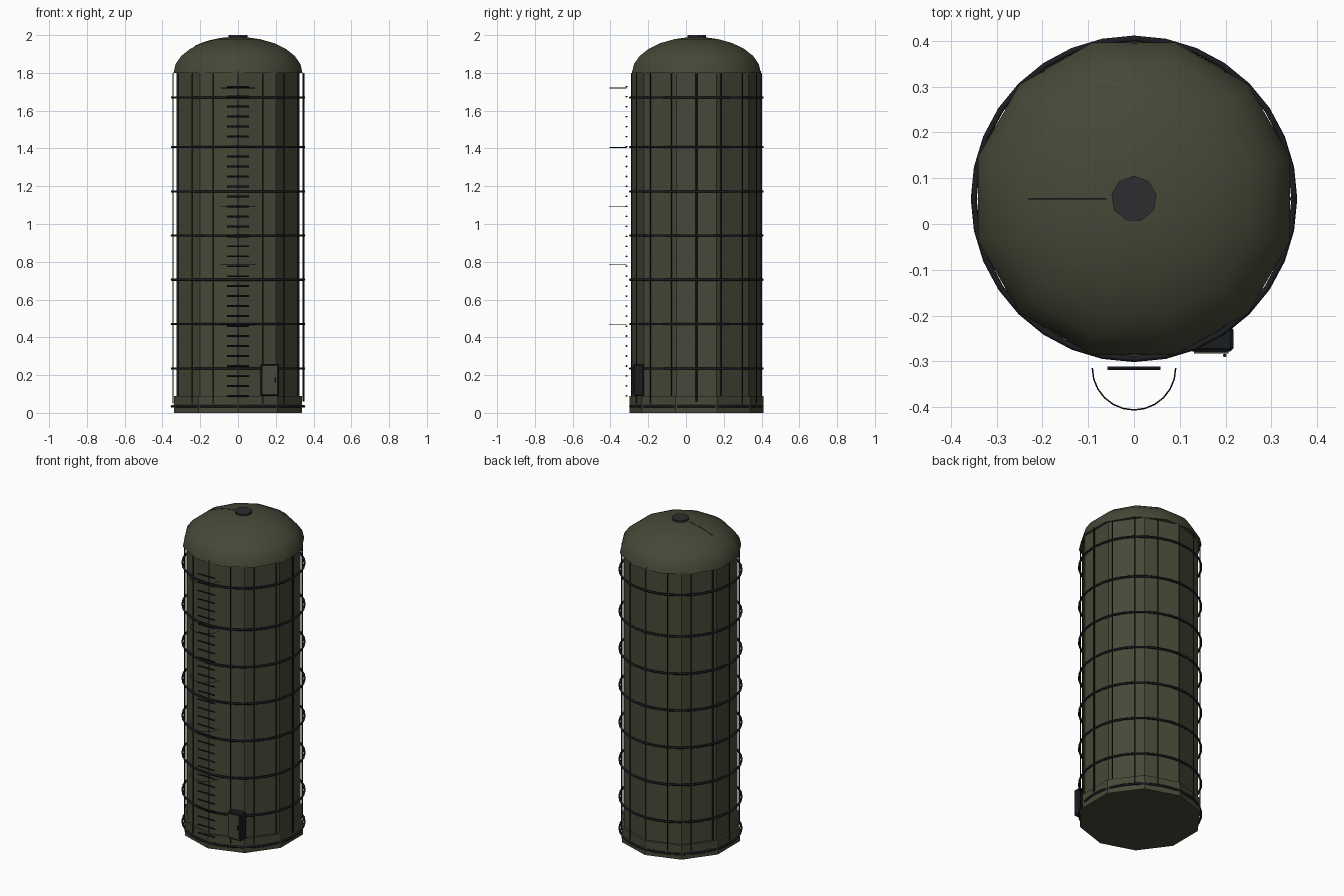
import bpy
import bmesh
from math import sin, cos, pi, radians
from mathutils import Matrix, Vector

if "Cube" in bpy.data.objects:
    bpy.data.objects.remove(bpy.data.objects["Cube"])

AXIS = Vector((0, 0.055, 0))      # centre line of the tank


def material(name, rgb):
    m = bpy.data.materials.new(name)
    m.use_nodes = True
    m.diffuse_color = (*rgb, 1)
    m.node_tree.nodes["Principled BSDF"].inputs["Base Color"].default_value = (*rgb, 1)
    return m


GREEN = material("olive green", (0.060, 0.066, 0.038))
BLACK = material("black steel", (0.011, 0.012, 0.015))
GREY = material("dark grey", (0.027, 0.027, 0.030))


def finish(bm, name, mat, smooth=False, origin=(0, 0, 0)):
    bmesh.ops.recalc_face_normals(bm, faces=bm.faces)
    for f in bm.faces:
        f.smooth = smooth
    mesh = bpy.data.meshes.new(name)
    bm.to_mesh(mesh)
    bm.free()
    mesh.materials.append(mat)
    ob = bpy.data.objects.new(name, mesh)
    ob.location = origin
    bpy.context.collection.objects.link(ob)
    return ob


def lathe(bm, profile, sides, start=0.0, sweep=2 * pi, closed=False):
    """Sweep (radius, height) points round z; a closed profile makes a hoop."""
    full = sweep > 6.28
    steps = sides if full else sides + 1
    rings = []
    for i in range(steps):
        a = start + sweep * i / sides
        rings.append([bm.verts.new((r * cos(a), r * sin(a), z)) for r, z in profile])
    count = len(profile)
    for i in range(sides):
        a, b = rings[i], rings[(i + 1) % steps]
        for j in range(count if closed else count - 1):
            k = (j + 1) % count
            bm.faces.new((a[j], b[j], b[k], a[k]))
    if not closed:
        for j in (0, -1):
            bm.faces.new([ring[j] for ring in rings])
    elif not full:
        bm.faces.new(rings[0])
        bm.faces.new(rings[-1])


def hoop_section(radius, z, thick, sides=6):
    return [(radius + thick * cos(2 * pi * k / sides),
             z + thick * sin(2 * pi * k / sides)) for k in range(sides)]


def rod(bm, a, b, radius, sides=6):
    a, b = Vector(a), Vector(b)
    turn = (b - a).to_track_quat('Z', 'Y').to_matrix().to_4x4()
    bmesh.ops.create_cone(bm, cap_ends=True, segments=sides, radius1=radius,
                          radius2=radius, depth=(b - a).length,
                          matrix=Matrix.Translation((a + b) / 2) @ turn)


def box(bm, low, high):
    low, high = Vector(low), Vector(high)
    bmesh.ops.create_cube(bm, size=1, matrix=Matrix.Translation((low + high) / 2)
                          @ Matrix.Diagonal((*(high - low), 1)))


# Ten-sided base and wall, with a corner facing front
bm = bmesh.new()
lathe(bm, [(0.355, 0), (0.355, 0.09)], 10, pi / 2)
finish(bm, "base", GREEN, origin=AXIS)
bm = bmesh.new()
lathe(bm, [(0.342, 0.05), (0.342, 1.81)], 10, pi / 2)
finish(bm, "wall", GREEN, origin=AXIS)

# Domed roof with a small cap
bm = bmesh.new()
lathe(bm, [(0.353 * cos(radians(t)), 1.8 + 0.19 * sin(radians(t)))
           for t in (0, 14, 28, 42, 56, 70, 82)], 12, radians(15))
finish(bm, "dome", GREEN, smooth=True, origin=AXIS)
for p in bpy.data.objects["dome"].data.polygons:
    p.use_smooth = abs(p.normal.z) < 0.99 or p.center.z > 1.9
bm = bmesh.new()
lathe(bm, [(0.05, 1.975), (0.05, 2.0)], 9, pi / 2)
finish(bm, "roof_cap", GREY, origin=AXIS)

# Thin pipe lying on the left-hand slope of the dome
bm = bmesh.new()
path = [(-x, 0, 1.8 + 0.19 * (1 - (x / 0.341) ** 2) ** 0.5)
        for x in (0.23, 0.19, 0.15, 0.10, 0.06)]
for a, b in zip(path, path[1:]):
    rod(bm, a, b, 0.002)
finish(bm, "roof_pipe", BLACK, origin=AXIS)

# Hoops round the wall
bm = bmesh.new()
for z in (0.035, 0.235, 0.47, 0.705, 0.94, 1.172, 1.408, 1.67):
    lathe(bm, hoop_section(0.350, z, 0.0065), 32, closed=True)
finish(bm, "hoops", BLACK, smooth=True, origin=AXIS)

# Upright staves, and the thicker one on the left side
bm = bmesh.new()
for i in range(1, 16):
    a = 2 * pi * i / 16
    x, y = 0.344 * cos(a), 0.344 * sin(a)
    rod(bm, (x, y, 0.05), (x, y, 1.8), 0.003)
rod(bm, (0.346, 0, 0.06), (0.346, 0, 1.8), 0.006)
finish(bm, "staves", BLACK, origin=AXIS)

# Ladder rungs
bm = bmesh.new()
for i in range(32):
    z = 0.09 + i * 0.0528
    rod(bm, (-0.058, -0.315, z), (0.058, -0.315, z), 0.005)
finish(bm, "ladder_rungs", BLACK)

# Fine safety cage arcs in front of the ladder
bm = bmesh.new()
for z in (0.47, 0.785, 1.093, 1.405, 1.72):
    lathe(bm, hoop_section(0.091, z, 0.0016, 4), 12, pi, pi, closed=True)
finish(bm, "safety_cage", BLACK, origin=(0, -0.315, 0))

# Door: frame, panel and handle
bm = bmesh.new()
box(bm, (0.12, -0.278, 0.09), (0.217, -0.225, 0.26))
frame = finish(bm, "door_frame", BLACK)
bevel = frame.modifiers.new("soft_edge", 'BEVEL')
bevel.width = 0.006
bevel.segments = 1
bm = bmesh.new()
box(bm, (0.131, -0.283, 0.101), (0.206, -0.275, 0.249))
finish(bm, "door_panel", GREEN)
bm = bmesh.new()
rod(bm, (0.198, -0.287, 0.16), (0.198, -0.287, 0.19), 0.004)
finish(bm, "door_handle", BLACK)
